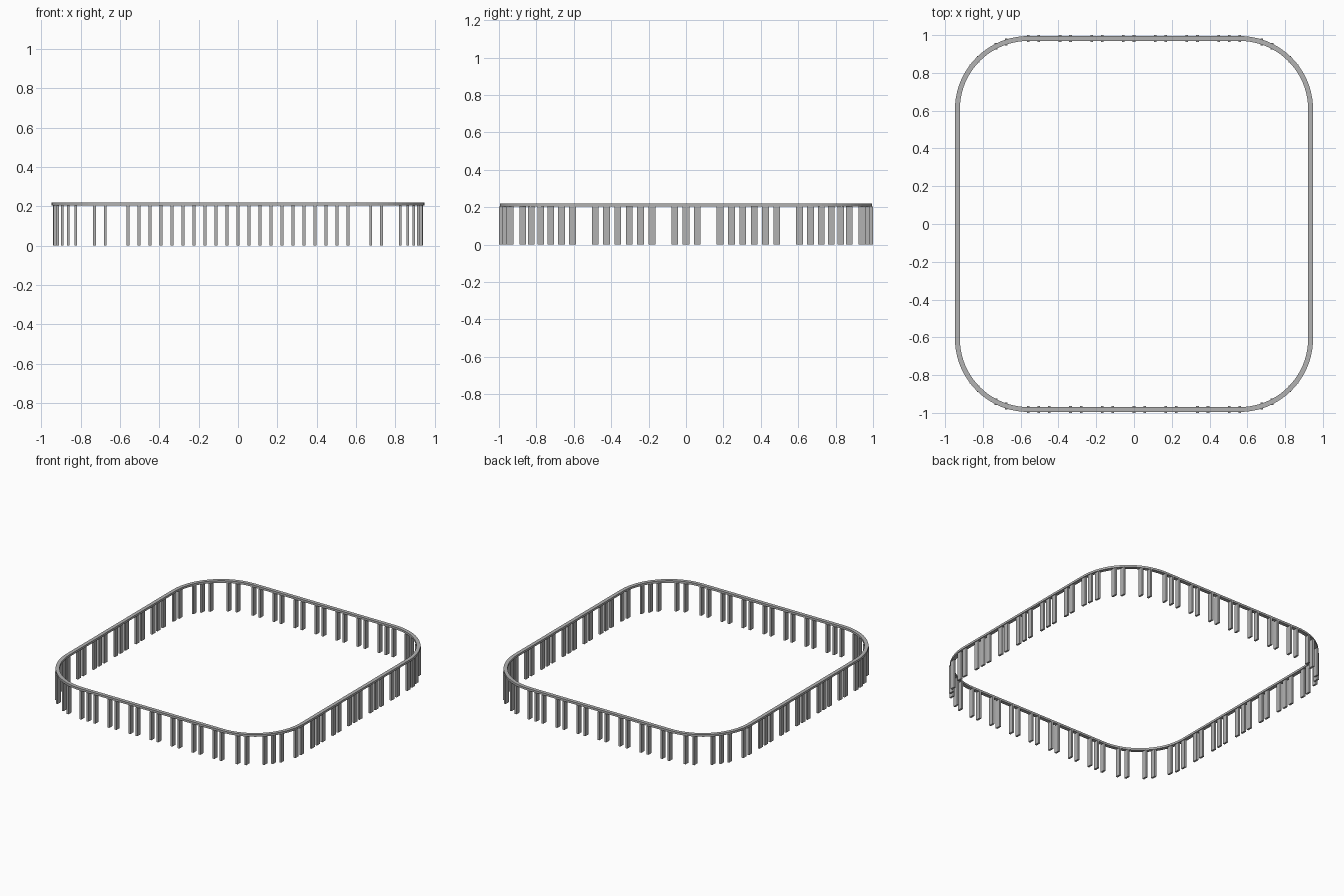
import bpy, bmesh, math
from mathutils import Matrix, Vector

old = bpy.data.objects.get("Cube")
if old:
    bpy.data.objects.remove(old, do_unlink=True)

CX, CY, R = 0.56, 0.607, 0.375      # corner centres and centreline radius
HEIGHT, RAIL_Z, RAIL_W = 0.22, 0.205, 0.026

grey = bpy.data.materials.new("plain grey")
grey.use_nodes = True
grey.diffuse_color = (0.45, 0.45, 0.45, 1)
grey.node_tree.nodes["Principled BSDF"].inputs["Base Color"].default_value = (0.45, 0.45, 0.45, 1)


def add_object(name, bm):
    bmesh.ops.recalc_face_normals(bm, faces=bm.faces)
    mesh = bpy.data.meshes.new(name)
    bm.to_mesh(mesh)
    bm.free()
    mesh.materials.append(grey)
    obj = bpy.data.objects.new(name, mesh)
    bpy.context.collection.objects.link(obj)
    return obj


def outline(offset, steps=20):
    """Rounded rectangle, offset from the rail centreline."""
    points = []
    for q, (sx, sy) in enumerate([(1, 1), (-1, 1), (-1, -1), (1, -1)]):
        for i in range(steps + 1):
            a = math.pi / 2 * (q + i / steps)
            points.append((sx * CX + (R + offset) * math.cos(a),
                           sy * CY + (R + offset) * math.sin(a)))
    return points


# Rail: rectangular section swept around the rounded rectangle
bm = bmesh.new()
rings = [[bm.verts.new((x, y, z)) for x, y in outline(off)]
         for off, z in [(RAIL_W / 2, RAIL_Z), (RAIL_W / 2, HEIGHT),
                        (-RAIL_W / 2, HEIGHT), (-RAIL_W / 2, RAIL_Z)]]
for r in range(4):
    a, b = rings[r], rings[(r + 1) % 4]
    for i in range(len(a)):
        j = (i + 1) % len(a)
        bm.faces.new((a[i], a[j], b[j], b[i]))
rail = add_object("top_rail", bm)

# Posts of half the loop; the other half is the same turned by 180 degrees
spots = []
for k in range(-10, 11):                       # front run
    if k not in (-7, -4, -1, 2, 5, 8):
        spots.append((k * CX / 10, -CY - R))
for k in range(-9, 10):                        # side run
    if k not in (-9, -5, -2, 2, 6, 9):
        spots.append((CX + R, k * CY / 10))
for sy, steps in [(-1, (2, 3, 5, 6, 7, 9, 10)),  # two corners
                  (1, (2, 3, 5, 6, 8, 9, 10))]:
    for n in steps:
        a = math.radians(9 * n)
        spots.append((CX + R * math.sin(a), sy * (CY + R * math.cos(a))))

bm = bmesh.new()
for x, y in spots:
    for s in (1, -1):
        place = Matrix.Translation(Vector((s * x, s * y, RAIL_Z / 2)))
        bmesh.ops.create_cube(bm, size=1, matrix=place @ Matrix.Diagonal((0.014, 0.036, RAIL_Z, 1)))
posts = add_object("posts", bm)
